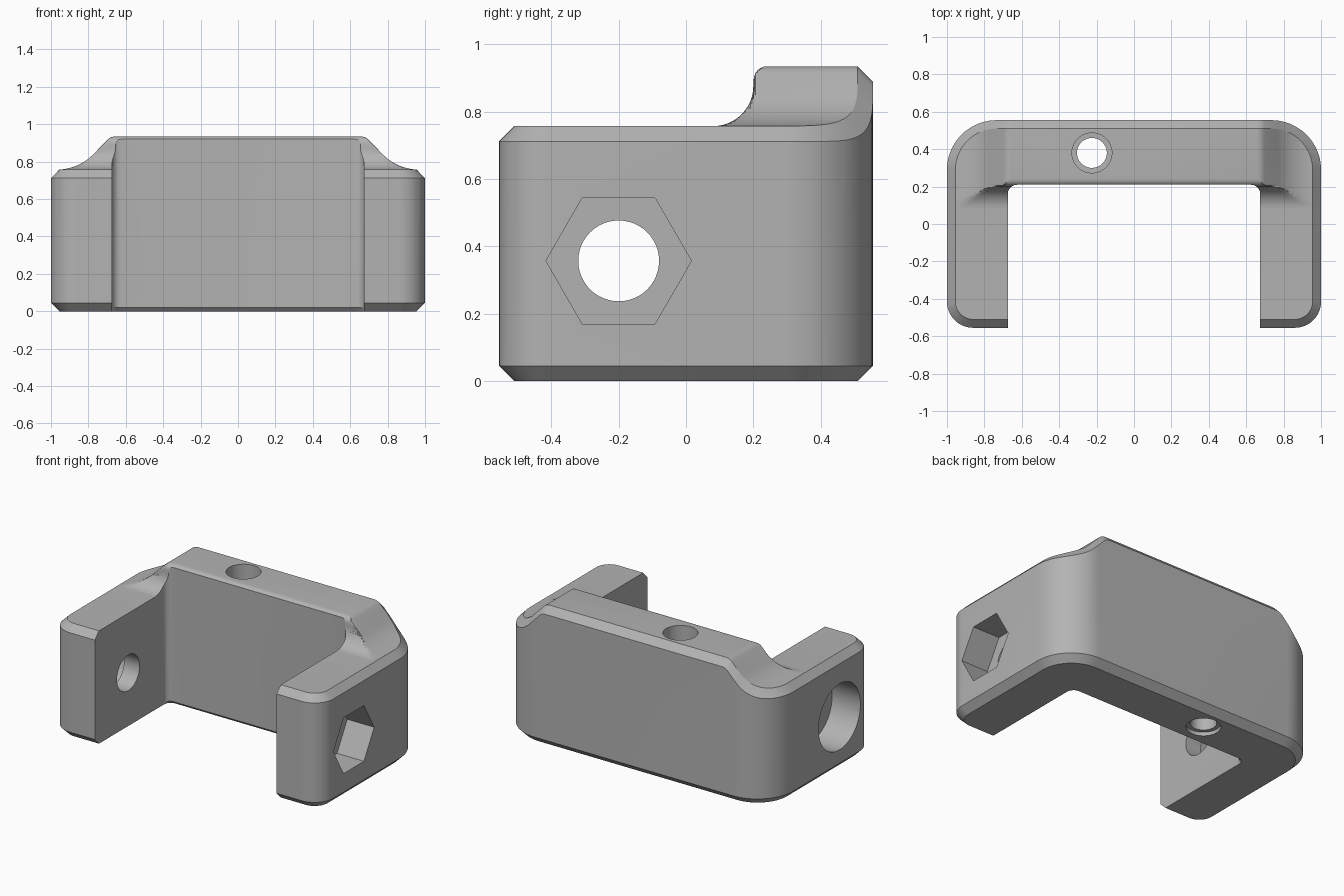
import bpy
import bmesh
from math import sin, cos, pi, radians
from mathutils import Vector

cube = bpy.data.objects.get("Cube")
if cube:
    bpy.data.objects.remove(cube, do_unlink=True)

grey = bpy.data.materials.new("mid grey")
grey.use_nodes = True
grey.diffuse_color = (0.45, 0.45, 0.45, 1)
grey.node_tree.nodes["Principled BSDF"].inputs["Base Color"].default_value = (0.45, 0.45, 0.45, 1)

ARM_TOP, CHAMFER = 0.757, 0.045
WALL_TOP = 0.935
BACK = 0.555


def arc(cx, cy, r, a0, a1, n):
    """Points on an arc, angles in degrees."""
    angles = [radians(a0 + (a1 - a0) * i / n) for i in range(n + 1)]
    return [(cx + r * cos(a), cy + r * sin(a)) for a in angles]


def loft(bm, loops):
    """Closed solid through loops that have equal point counts."""
    rings = [[bm.verts.new(p) for p in loop] for loop in loops]
    n = len(rings[0])
    for low, high in zip(rings, rings[1:]):
        for i in range(n):
            j = (i + 1) % n
            bm.faces.new((low[i], low[j], high[j], high[i]))
    bm.faces.new(rings[0][::-1])
    bm.faces.new(rings[-1])


def finish(bm, name):
    bmesh.ops.recalc_face_normals(bm, faces=bm.faces)
    mesh = bpy.data.meshes.new(name)
    bm.to_mesh(mesh)
    bm.free()
    mesh.materials.append(grey)
    obj = bpy.data.objects.new(name, mesh)
    bpy.context.collection.objects.link(obj)
    return obj


def solid(name, loops):
    bm = bmesh.new()
    loft(bm, loops)
    return finish(bm, name)


def outline(inset, z):
    """Rounded rectangle with wide back corners and tight front corners."""
    rb, rf = 0.265, 0.14
    xb, yb, xf, yf = 1 - rb, BACK - rb, 1 - rf, rf - BACK
    pts = (arc(xb, yb, rb - inset, 0, 90, 20) + arc(-xb, yb, rb - inset, 90, 180, 20)
           + arc(-xf, yf, rf - inset, 180, 270, 12) + arc(xf, yf, rf - inset, 270, 360, 12))
    return [(x, y, z) for x, y in pts]


# Height profiles: side ramps across x, blended front edge along y
ramp = ([(0, WALL_TOP)] + arc(0.655, WALL_TOP - 0.06, 0.06, 90, 45, 4)
        + arc(0.97, ARM_TOP + 0.276, 0.276, 225, 270, 10))
front = (arc(0.08, ARM_TOP + 0.12, 0.12, 270, 360, 12)
         + arc(0.241, WALL_TOP - 0.04, 0.04, 180, 90, 6))


def height(profile, t):
    if t <= profile[0][0]:
        return profile[0][1]
    for (a, za), (b, zb) in zip(profile, profile[1:]):
        if t <= b:
            return za + (zb - za) * (t - a) / max(b - a, 1e-6)
    return profile[-1][1]


# Body: chamfered block whose cap is sliced and lifted to the height profiles
bm = bmesh.new()
loft(bm, [outline(CHAMFER, 0), outline(0, CHAMFER),
          outline(0, ARM_TOP - CHAMFER), outline(CHAMFER, ARM_TOP)])
cuts = [(Vector((s * x, 0, 0)), Vector((1, 0, 0))) for x, _ in ramp[1:] for s in (-1, 1)]
cuts += [(Vector((0, y, 0)), Vector((0, 1, 0))) for y, _ in front]
for point, normal in cuts:
    cap = [f for f in bm.faces if f.calc_center_median().z > ARM_TOP - CHAMFER + 0.001]
    parts = set(cap)
    for f in cap:
        parts.update(f.edges)
        parts.update(f.verts)
    bmesh.ops.bisect_plane(bm, geom=list(parts), dist=1e-5, plane_co=point, plane_no=normal)
for v in bm.verts:
    if v.co.z > ARM_TOP - CHAMFER - 0.001:
        v.co.z += min(height(ramp, abs(v.co.x)), height(front, v.co.y)) - ARM_TOP
warped = [f for f in bm.faces if abs(f.normal.z) > 0.1 and f.calc_center_median().z > 0.5]
bmesh.ops.triangulate(bm, faces=warped)
body = finish(bm, "bracket_body")


# Opening between the arms, with a small relief under the back wall
def opening(z, shift):
    x, y, r = 0.675, 0.21, 0.05
    pts = ([(-x, -1), (x, -1)] + arc(x - r, y - r + shift, r, 0, 90, 8)
           + arc(r - x, y - r + shift, r, 90, 180, 8))
    return [(px, py, z) for px, py in pts]


cutters = [solid("opening_cutter", [opening(-0.1, 0.02), opening(0, 0.02),
                                    opening(0.02, 0), opening(1.2, 0)])]


# Bolt holes through the arms, and the vertical hole through the back wall
def ring_x(x, r, n):
    return [(x, -0.2 + px, 0.357 + pz) for px, pz in arc(0, 0, r, 0, 360 - 360 / n, n - 1)]


def ring_z(z, r, n=40):
    return [(-0.225 + px, 0.38 + py, z) for px, py in arc(0, 0, r, 0, 360 - 360 / n, n - 1)]


cutters += [
    solid("bolt_hole_cutter", [ring_x(-1.2, 0.12, 48), ring_x(1.2, 0.12, 48)]),
    solid("nut_pocket_cutter", [ring_x(0.8, 0.216, 6), ring_x(1.2, 0.216, 6)]),
    solid("bolt_head_cutter", [ring_x(-1.2, 0.222, 48), ring_x(-0.79, 0.222, 48)]),
    solid("wall_hole_cutter", [ring_z(-0.1, 0.105), ring_z(0.025, 0.105), ring_z(0.026, 0.08),
                               ring_z(0.3, 0.08), ring_z(0.301, 0.107), ring_z(1.2, 0.107)]),
]

bpy.ops.object.select_all(action="DESELECT")
bpy.context.view_layer.objects.active = body
body.select_set(True)
for cutter in cutters:
    cutter.hide_render = True
    mod = body.modifiers.new(cutter.name, "BOOLEAN")
    mod.operation = "DIFFERENCE"
    mod.solver = "EXACT"
    mod.object = cutter
    bpy.ops.object.modifier_apply(modifier=mod.name)
    bpy.data.objects.remove(cutter, do_unlink=True)
bpy.ops.object.shade_smooth_by_angle(angle=radians(25))
